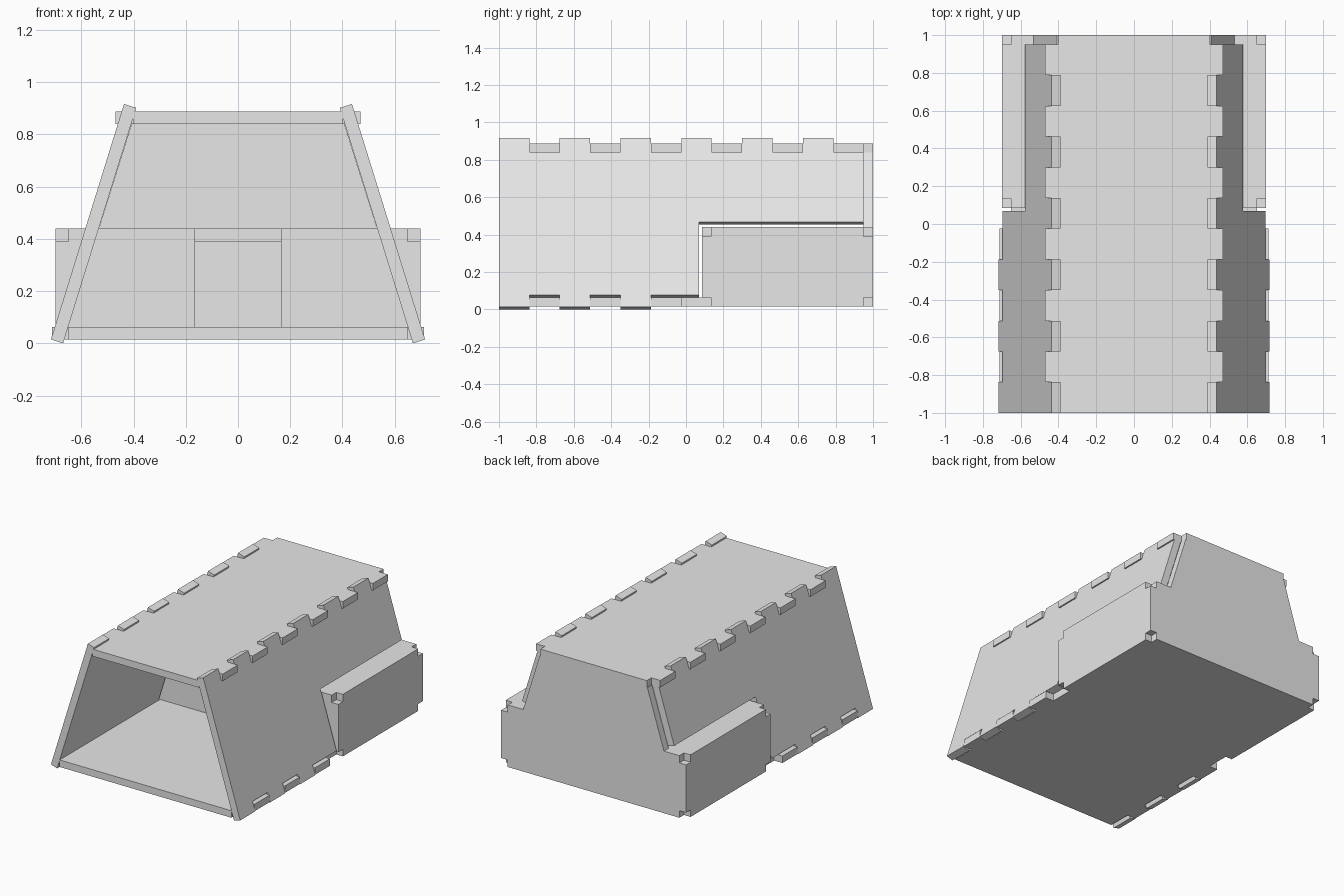
import bpy
import bmesh
from mathutils import Vector

cube = bpy.data.objects.get("Cube")
if cube:
    bpy.data.objects.remove(cube)

board = bpy.data.materials.new("grey board")
board.use_nodes = True
board.diffuse_color = (0.8, 0.8, 0.8, 1)
board.node_tree.nodes["Principled BSDF"].inputs["Base Color"].default_value = (0.8, 0.8, 0.8, 1)

THICK = 0.049
FLOOR_LOW, FLOOR_TOP = 0.015, 0.063
LID_LOW, LID_TOP = 0.39, 0.44
ROOF_LOW, ROOF_TOP = 0.84, 0.888
FRONT, REAR, BACK = -1.0, 0.95, 1.0
BOX_FRONT, BOX_INNER = 0.085, 0.135
WIDE, INSET = 0.70, 0.65
PITCH = (REAR - FRONT) / 12
X, Y, Z = Vector((1, 0, 0)), Vector((0, 1, 0)), Vector((0, 0, 1))


def sheet(name, outline, origin, u, v, depth):
    """Extrude a flat outline, drawn in the u/v plane, along depth."""
    bm = bmesh.new()
    verts = [bm.verts.new(origin + u * a + v * b) for a, b in outline]
    face = bm.faces.new(verts)
    moved = bmesh.ops.extrude_face_region(bm, geom=[face])["geom"]
    bmesh.ops.translate(bm, vec=depth, verts=[g for g in moved if isinstance(g, bmesh.types.BMVert)])
    bmesh.ops.recalc_face_normals(bm, faces=bm.faces)
    mesh = bpy.data.meshes.new(name)
    bm.to_mesh(mesh)
    bm.free()
    mesh.materials.append(board)
    ob = bpy.data.objects.new(name, mesh)
    bpy.context.collection.objects.link(ob)
    return ob


def fingers(first, last, even, odd):
    """Stepped edge along y: (y, offset) pairs alternating per pitch."""
    pts = []
    for i in range(first, last):
        off = odd if i % 2 else even
        pts += [(FRONT + i * PITCH, off), (FRONT + (i + 1) * PITCH, off)]
    return pts


def both_sides(half):
    """Close a right-hand (x, other) edge into a symmetric outline."""
    return half + [(-a, b) for a, b in reversed(half)]


# Leaning side walls with finger joints top and bottom, cut away over the rear box
FOOT, HEAD = Vector((0.67, 0, 0)), Vector((0.39, 0, 0.902))
LENGTH = (HEAD - FOOT).length
SLOT = 0.066
bottom = fingers(0, 6, 0, SLOT)
bottom[-1] = (0.07, SLOT)
top = fingers(0, 12, LENGTH, LENGTH - SLOT)
wall = bottom + [(0.07, 0.475), (REAR, 0.475)] + top[::-1]
for side, sign in (("left", 1), ("right", -1)):
    foot = Vector((sign * FOOT.x, 0, 0))
    slope = (HEAD - FOOT).normalized()
    slope.x *= sign
    outward = Vector((sign * slope.z, 0, abs(slope.x))) * THICK
    sheet(side + "_wall", wall, foot, Y, slope, outward)

# Roof with tabs through the walls
edge = [(x, y) for y, x in fingers(0, 12, 0.403, 0.47)]
edge += [(0.403, REAR), (0.403, BACK)]
sheet("roof", both_sides(edge), Z * ROOF_LOW, X, Y, Z * (ROOF_TOP - ROOF_LOW))

# Floor with tabs, widening under the rear box
edge = [(x, y) for y, x in fingers(0, 6, INSET, 0.713)]
edge += [(INSET, FRONT + 6 * PITCH), (INSET, BOX_INNER), (WIDE, BOX_INNER), (WIDE, REAR)]
sheet("floor", both_sides(edge), Z * FLOOR_LOW, X, Y, Z * (FLOOR_TOP - FLOOR_LOW))

# Back wall: notched box end with a tapering upper part
edge = [(INSET, FLOOR_LOW), (INSET, FLOOR_TOP), (WIDE, FLOOR_TOP), (WIDE, LID_LOW),
        (INSET, LID_LOW), (INSET, LID_TOP), (0.533, LID_TOP), (0.408, ROOF_LOW)]
sheet("back_wall", both_sides(edge), Y * REAR, X, Z, Y * (BACK - REAR))

# Rear box: lid, sides and the two halves of the front around a doorway
lid = [(WIDE, BOX_INNER), (WIDE, REAR)]
sheet("box_lid", both_sides(lid), Z * LID_LOW, X, Y, Z * (LID_TOP - LID_LOW))
flank = [(BOX_INNER, FLOOR_TOP), (REAR, FLOOR_TOP), (REAR, LID_LOW), (BOX_INNER, LID_LOW)]
front = [(0.165, FLOOR_TOP), (WIDE, FLOOR_TOP), (WIDE, LID_LOW),
         (INSET, LID_LOW), (INSET, LID_TOP), (0.165, LID_TOP)]
for side, sign in (("left", 1), ("right", -1)):
    sheet(side + "_box_side", flank, X * sign * INSET, Y, Z, X * sign * (WIDE - INSET))
    sheet(side + "_box_front", front, Y * BOX_FRONT, X * sign, Z, Y * (BOX_INNER - BOX_FRONT))
